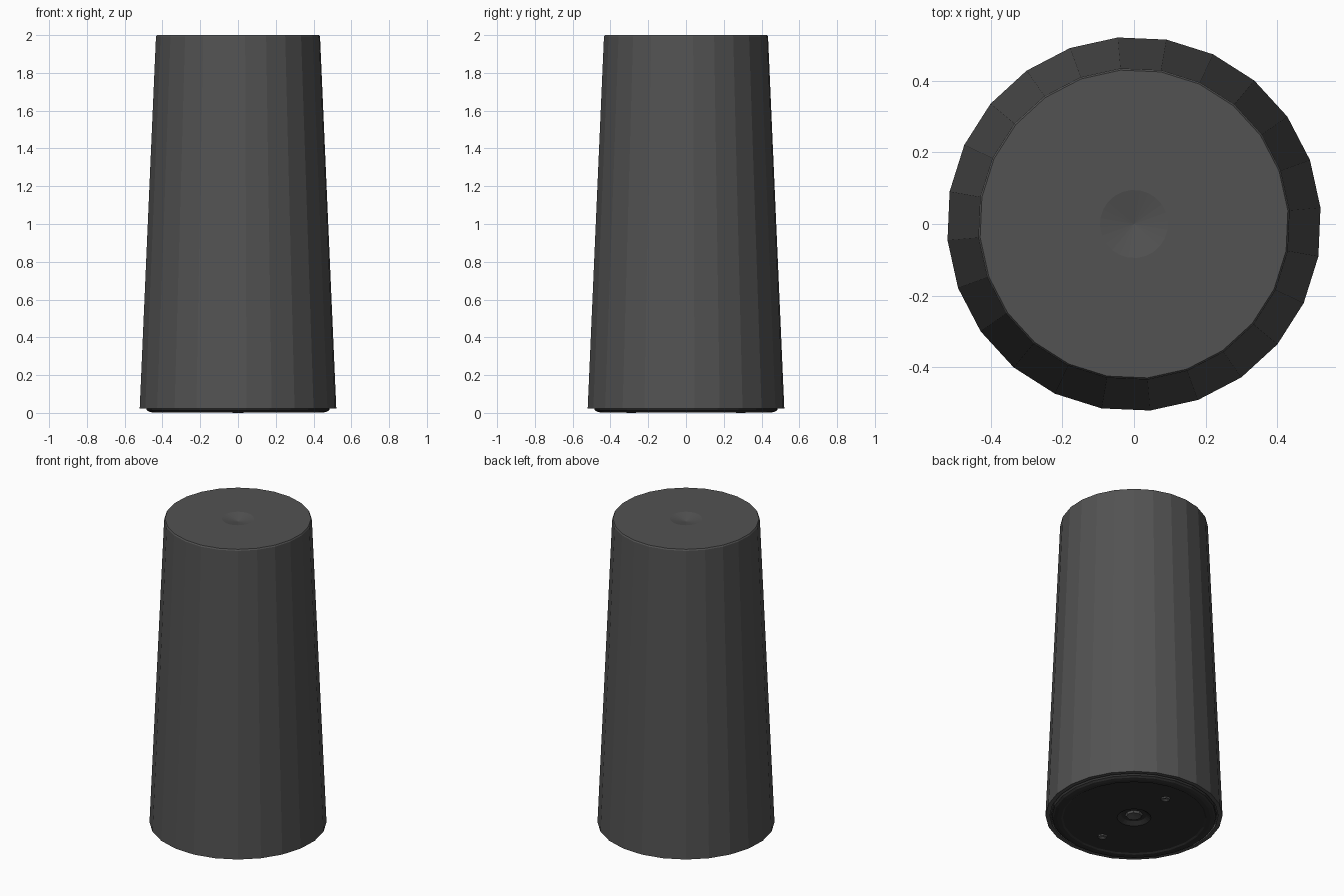
import bpy, bmesh
from math import cos, sin, pi, radians

if "Cube" in bpy.data.objects:
    bpy.data.objects.remove(bpy.data.objects["Cube"])


def material(name, grey):
    m = bpy.data.materials.new(name)
    m.diffuse_color = (grey, grey, grey, 1)
    m.use_nodes = True
    m.node_tree.nodes["Principled BSDF"].inputs["Base Color"].default_value = m.diffuse_color
    return m


def lathe(name, profile, sides, mat, start=0.0, center=(0, 0)):
    """Turn (radius, z) points around a vertical axis; radius 0 makes a pole."""
    bm = bmesh.new()
    rings = []
    for r, z in profile:
        count = 1 if r == 0 else sides
        rings.append([bm.verts.new((center[0] + r * cos(start + 2 * pi * i / sides),
                                    center[1] + r * sin(start + 2 * pi * i / sides), z))
                      for i in range(count)])
    for a, b in zip(rings, rings[1:]):
        for i in range(sides):
            j = (i + 1) % sides
            quad = [a[i % len(a)], a[j % len(a)], b[j % len(b)], b[i % len(b)]]
            bm.faces.new(list(dict.fromkeys(quad)))
    bmesh.ops.recalc_face_normals(bm, faces=bm.faces)
    mesh = bpy.data.meshes.new(name)
    bm.to_mesh(mesh)
    bm.free()
    mesh.materials.append(mat)
    obj = bpy.data.objects.new(name, mesh)
    bpy.context.collection.objects.link(obj)
    return obj


charcoal = material("charcoal", 0.085)
black = material("black", 0.03)
metal = material("dull_metal", 0.10)
turn = radians(5)

# Tapered shell with a softened top edge and a shallow dimple in the top
lathe("body", [(0, 0.04), (0.495, 0.04), (0.497, 0.022), (0.5225, 0.022),
               (0.436, 1.992), (0.431, 2.0), (0.095, 2.0), (0, 1.98)],
      24, charcoal, turn)

# Foot ring with rounded edge, sunken base plate and central socket
lathe("foot", [(0, 0.038), (0.487, 0.038), (0.485, 0.016), (0.475, 0.007),
               (0.455, 0.002), (0.43, 0.002), (0.42, 0.008),
               (0.10, 0.008), (0.075, 0.026), (0, 0.03)],
      24, black, turn)

# Centre boss in the socket
lathe("socket_boss", [(0, 0.03), (0.055, 0.03), (0.045, 0.016), (0, 0.022)],
      8, metal)

# Two screws in the base plate
for side, y in (("front", -0.29), ("back", 0.29)):
    lathe("screw_" + side, [(0, 0.012), (0.03, 0.012), (0.028, 0.0), (0.015, 0.0), (0, 0.008)],
          6, metal, 0, (0, y))
